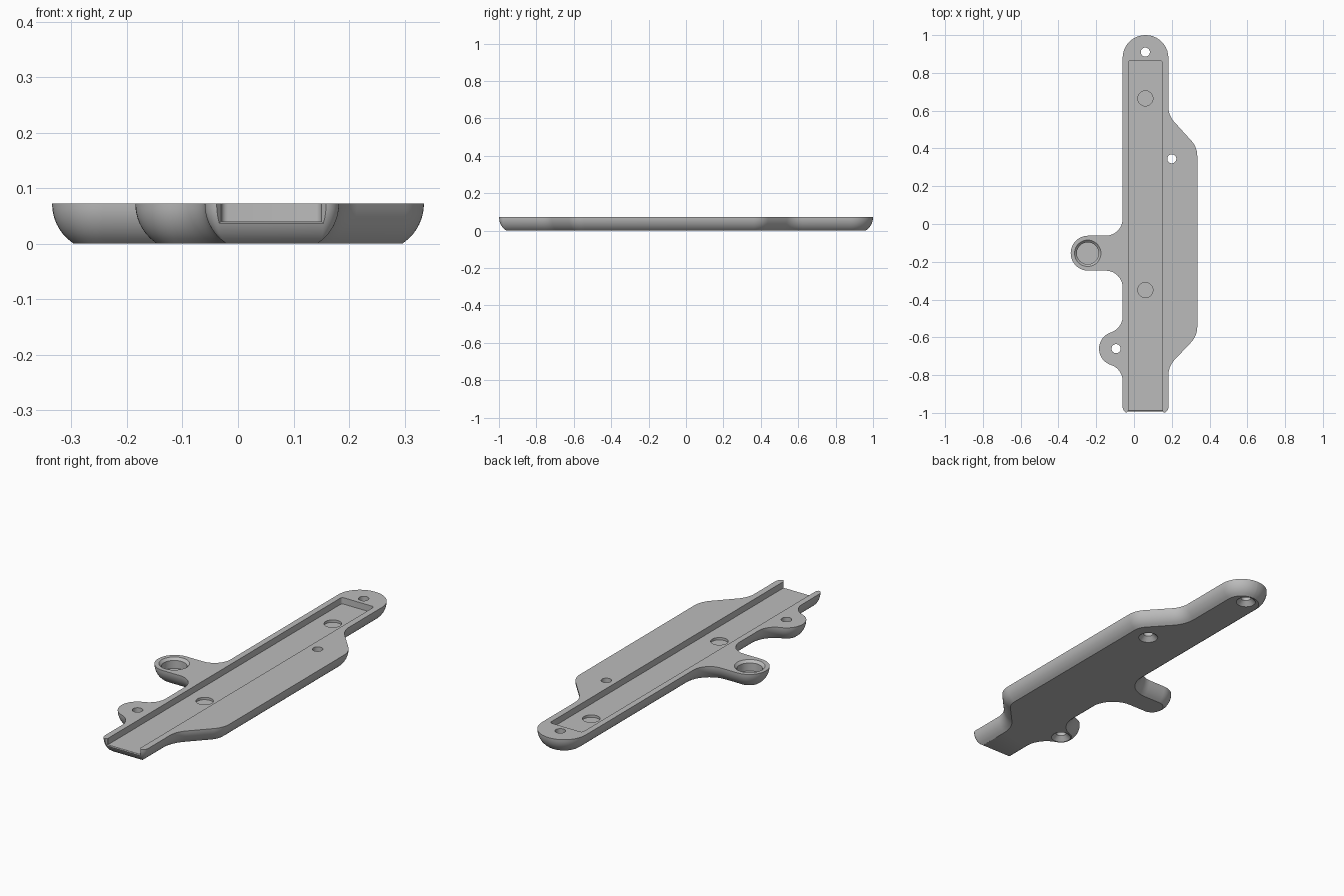
import bpy, bmesh, math
from mathutils import Vector

if "Cube" in bpy.data.objects:
    bpy.data.objects.remove(bpy.data.objects["Cube"])

HEIGHT, FLOOR = 0.072, 0.04

grey = bpy.data.materials.new("plain_grey")
grey.use_nodes = True
GREY = (0.5, 0.5, 0.5, 1)
grey.diffuse_color = GREY
grey.node_tree.nodes["Principled BSDF"].inputs["Base Color"].default_value = GREY


def rounded(corners, inset=0.0, steps=10):
    """Counter-clockwise outline with rounded corners, offset inwards."""
    pts = []
    n = len(corners)
    for i, (x, y, r) in enumerate(corners):
        p = Vector((x, y))
        d0 = (p - Vector(corners[i - 1][:2])).normalized()
        d1 = (Vector(corners[(i + 1) % n][:2]) - p).normalized()
        n0, n1 = Vector((-d0.y, d0.x)), Vector((-d1.y, d1.x))
        miter = (n0 + n1) / (1 + n0.dot(n1))
        side = 1 if d0.x * d1.y - d0.y * d1.x > 0 else -1
        radius = max(r - side * inset, 0.003)
        centre = p + miter * (inset + side * radius)
        turn = side * d0.angle(d1)
        start = math.atan2(-side * n0.y, -side * n0.x)
        for k in range(steps + 1):
            a = start + turn * k / steps
            pts.append(centre + radius * Vector((math.cos(a), math.sin(a))))
    return pts


def loft(name, rings):
    """Closed solid through rings of 3D points."""
    bm = bmesh.new()
    loops = [[bm.verts.new(p) for p in ring] for ring in rings]
    for a, b in zip(loops, loops[1:]):
        for i in range(len(a)):
            j = (i + 1) % len(a)
            bm.faces.new((a[i], a[j], b[j], b[i]))
    bm.faces.new(loops[0][::-1])
    bm.faces.new(loops[-1])
    bmesh.ops.recalc_face_normals(bm, faces=bm.faces)
    mesh = bpy.data.meshes.new(name)
    bm.to_mesh(mesh)
    bm.free()
    ob = bpy.data.objects.new(name, mesh)
    bpy.context.collection.objects.link(ob)
    mesh.materials.append(grey)
    return ob


def turned(name, x, y, profile, sides=40):
    """Round solid from (radius, height) pairs."""
    angles = [2 * math.pi * k / sides for k in range(sides)]
    return loft(name, [[(x + r * math.cos(a), y + r * math.sin(a), z) for a in angles]
                       for r, z in profile])


# Plate outline: corner x, corner y, corner radius
outline = [
    (-0.06, -1, 0.03), (0.182, -1, 0.03),
    (0.182, -0.754, 0.12), (0.335, -0.592, 0.12),
    (0.335, 0.406, 0.12), (0.182, 0.575, 0.12),
    (0.182, 1, 0.12), (-0.06, 1, 0.12),
    # round side tab
    (-0.06, -0.062, 0.09), (-0.335, -0.062, 0.092),
    (-0.335, -0.247, 0.092), (-0.06, -0.247, 0.09),
    # small screw ear
    (-0.06, -0.554, 0.09), (-0.185, -0.594, 0.09),
    (-0.185, -0.726, 0.09), (-0.06, -0.766, 0.09),
]

# Plate with its edge curving in towards the underside
CURVE = 0.086
levels = []
for k in range(9):
    z = HEIGHT * k / 8
    inset = CURVE - math.sqrt(CURVE ** 2 - (HEIGHT - z) ** 2)
    levels.append([(p.x, p.y, z) for p in rounded(outline, inset)])
plate = loft("mounting_plate", levels)

# Long channel, open at the front
channel = rounded([(-0.03, -1.1, 0.01), (0.15, -1.1, 0.01),
                   (0.15, 0.865, 0.012), (-0.03, 0.865, 0.012)], steps=4)
cutters = [loft("channel_cutter", [[(p.x, p.y, z) for p in channel] for z in (FLOOR, 0.1)])]

# Flared mouth of the channel
mouth = []
for y, flare in ((-0.988, 0.0), (-1.004, 0.012)):
    low = FLOOR - 0.0005 - flare
    left, right = -0.0305 - flare, 0.1505 + flare
    mouth.append([(left, y, low), (right, y, low), (right, y, 0.11), (left, y, 0.11)])
cutters.append(loft("mouth_cutter", mouth))

# Shallow round recesses in the channel floor
for y in (0.665, -0.35):
    cutters.append(turned("recess_cutter", 0.06, y, [(0.04, FLOOR - 0.012), (0.04, 0.09)]))

# Chamfered cup in the side tab
cutters.append(turned("cup_cutter", -0.245, -0.155,
                      [(0.058, 0.02), (0.058, 0.06), (0.07, HEIGHT), (0.07, 0.09)]))

# Screw holes, countersunk from below
for x, y in ((0.06, 0.91), (0.2, 0.345), (-0.095, -0.66)):
    cutters.append(turned("screw_cutter", x, y,
                          [(0.046, -0.02), (0.046, 0), (0.024, 0.022), (0.024, 0.09)]))

bpy.context.view_layer.objects.active = plate
plate.select_set(True)
for cutter in cutters:
    cutter.hide_render = True
    mod = plate.modifiers.new(cutter.name, "BOOLEAN")
    mod.operation = "DIFFERENCE"
    mod.solver = "EXACT"
    mod.object = cutter
    bpy.ops.object.modifier_apply(modifier=mod.name)
for cutter in cutters:
    bpy.data.objects.remove(cutter)

bpy.ops.object.shade_smooth_by_angle(angle=math.radians(30))
